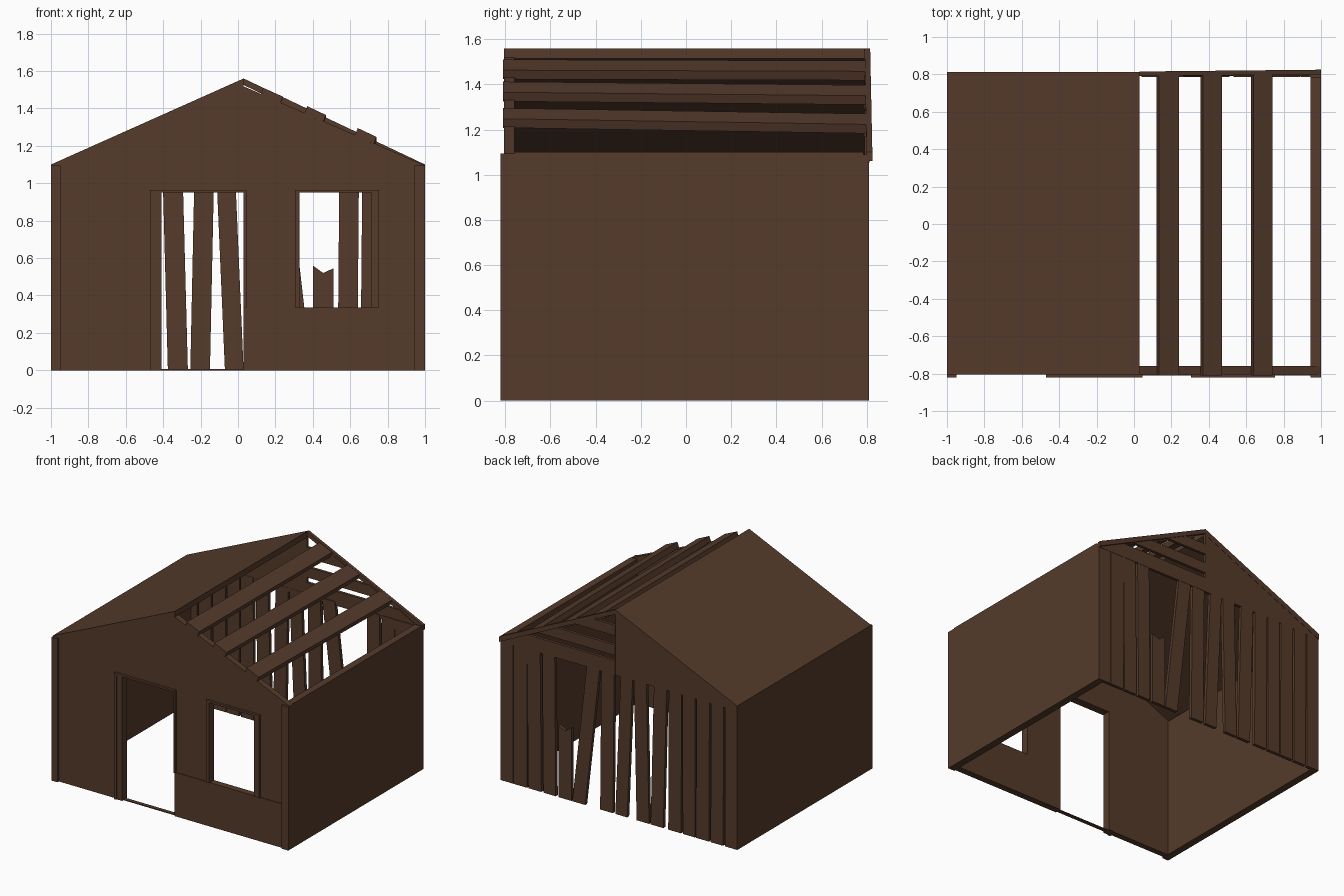
import bpy, bmesh

wood = bpy.data.materials.new("weathered_wood")
wood.diffuse_color = (0.09, 0.043, 0.024, 1)


def prism(name, pts, y0, y1, dz=0.0, dy=0.0):
    """Extrude an (x, z) outline from y0 to y1; dz tilts the far end, dy skews by x."""
    bm = bmesh.new()
    a = [bm.verts.new((x, y0 + dy * x, z)) for x, z in pts]
    b = [bm.verts.new((x, y1 + dy * x, z + dz)) for x, z in pts]
    bm.faces.new(a)
    bm.faces.new(b[::-1])
    for i in range(len(pts)):
        j = (i + 1) % len(pts)
        bm.faces.new((a[i], a[j], b[j], b[i]))
    bmesh.ops.recalc_face_normals(bm, faces=bm.faces)
    me = bpy.data.meshes.new(name)
    bm.to_mesh(me)
    bm.free()
    ob = bpy.data.objects.new(name, me)
    bpy.context.collection.objects.link(ob)
    me.materials.append(wood)
    return ob


def box(name, x0, x1, z0, z1, y0, y1):
    return prism(name, [(x0, z0), (x1, z0), (x1, z1), (x0, z1)], y0, y1)


RX, RZ, EZ = 0.03, 1.56, 1.10            # ridge x, ridge z, eave z
SLOPE = (RZ - EZ) / (1 - RX)


def roof_z(x):
    return RZ - SLOPE * (x - RX)


# front wall with door notch and window hole
front = prism("front_wall", [(-1, 0), (-0.41, 0), (-0.41, 0.95), (RX, 0.95), (RX, 0),
                             (1, 0), (1, EZ - 0.005), (RX, 1.518), (-1, EZ - 0.04)], -0.805, -0.76)
cut = box("window_cutter", 0.33, 0.71, 0.335, 0.95, -1, -0.6)
cut.hide_render = True
cut.hide_set(True)
mod = front.modifiers.new("window", 'BOOLEAN')
mod.operation, mod.solver, mod.object = 'DIFFERENCE', 'EXACT', cut

# side walls
box("right_wall", 0.945, 1, 0, EZ, -0.76, 0.785)
box("left_wall", -1, -0.945, 0, EZ - 0.03, -0.76, 0.785)

# solid left roof slope
prism("left_roof", [(-1, EZ), (RX, RZ), (RX, RZ - 0.045), (-1, EZ - 0.045)], -0.805, 0.812)

# loose boards left on the right roof slope: x start, x end, top z
for i, (x0, x1, z) in enumerate([(0.135, 0.24, 1.51), (0.37, 0.47, 1.412), (0.64, 0.74, 1.295)]):
    d, t = 0.047, 0.04
    prism(f"roof_board_{i}", [(x0, z), (x1, z - d), (x1 - 0.015, z - d - t), (x0 - 0.015, z - t)],
          -0.81, 0.80, dz=-0.01 * (i + 1) + 0.005)

# back gable: solid left half, slatted right half, edge rafter
prism("back_gable", [(-1, EZ - 0.04), (RX, EZ - 0.04), (RX, RZ - 0.045)], 0.787, 0.81)
prism("back_rafter", [(RX, RZ), (1, EZ), (1, EZ - 0.04), (RX, RZ - 0.035)], 0.79, 0.815, dy=0.01)
for i, (z0, z1) in enumerate([(1.06, 1.17), (1.21, 1.29), (1.36, 1.44)]):
    xa = min(1, RX + (RZ - 0.02 - z0) / SLOPE)
    xb = min(1, RX + (RZ - 0.02 - z1) / SLOPE)
    prism(f"gable_slat_{i}", [(RX, z0), (xa, z0), (xb, z1), (RX, z1)], 0.79, 0.812)

# back wall planks: left edge at bottom, left edge at top, width
planks = [(-1, -1, 0.105), (-0.88, -0.885, 0.105), (-0.76, -0.765, 0.108), (-0.645, -0.643, 0.105),
          (-0.525, -0.53, 0.108), (-0.375, -0.404, 0.107), (-0.255, -0.232, 0.105),
          (-0.07, -0.117, 0.1), (0.05, 0.04, 0.108), (0.285, 0.16, 0.108),
          (0.533, 0.542, 0.105), (0.655, 0.665, 0.11), (0.775, 0.775, 0.115), (0.892, 0.892, 0.108)]
for i, (b, t, w) in enumerate(planks):
    prism(f"back_plank_{i}", [(b, 0), (b + w, 0), (t + w, 1.09), (t, 1.09)], 0.785, 0.81)
prism("broken_plank", [(0.40, 0), (0.51, 0), (0.51, 0.545), (0.455, 0.52), (0.40, 0.56)], 0.785, 0.81)

# corner boards
box("corner_board_left", -1, -0.95, 0, EZ - 0.005, -0.822, -0.805)
box("corner_board_right", 0.945, 1, 0, EZ - 0.005, -0.822, -0.805)

# door frame, threshold, and window frame
prism("door_frame", [(-0.47, 0), (-0.45, 0), (-0.45, 0.95), (0.03, 0.95), (0.03, 0.335),
                     (0.045, 0.335), (0.045, 0.965), (-0.47, 0.965)], -0.822, -0.805)
box("door_jamb", -0.45, -0.408, 0, 0.95, -0.815, -0.755)
box("threshold", -0.41, 0.03, 0, 0.006, -0.80, -0.77)
prism("window_frame", [(0.305, 0.335), (0.33, 0.335), (0.33, 0.95), (0.71, 0.95), (0.71, 0.335),
                       (0.755, 0.335), (0.755, 0.965), (0.305, 0.965)], -0.822, -0.805)

# low panel under the window
box("lower_panel", 0.03, 0.945, 0, 0.335, -0.81, -0.80)
